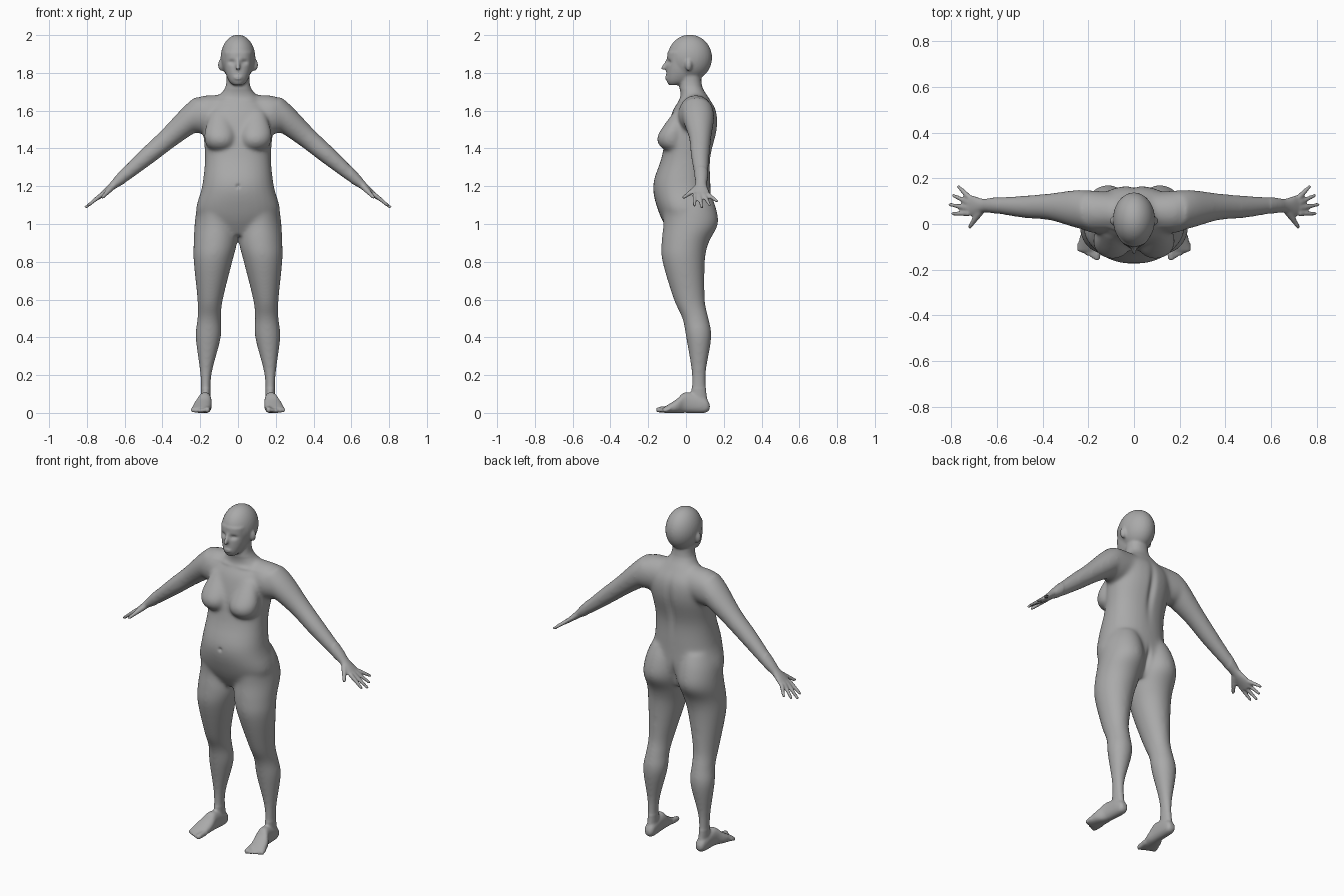
import bpy, bmesh, math
from mathutils import Matrix, Vector

cube = bpy.data.objects.get("Cube")
if cube:
    bpy.data.objects.remove(cube)

X, Y, Z = Vector((1, 0, 0)), Vector((0, 1, 0)), Vector((0, 0, 1))
SIDES = 28


def spline(a, b, c, d, t):
    """Smooth curve from b to c."""
    return b + t * (c - a + t * (2 * a - 5 * b + 4 * c - d + t * (3 * (b - c) + d - a))) / 2


def loft(bm, rings, along=Z, u=X, v=Y, origin=Vector(), power=1.0, steps=4):
    """Skin rounded sections given as (distance, u_min, u_max, v_min, v_max)."""
    rows, last = [], len(rings) - 1
    for i in range(last):
        quad = [rings[max(0, min(last, i + k))] for k in (-1, 0, 1, 2)]
        rows += [[spline(*values, step / steps) for values in zip(*quad)] for step in range(steps)]
    rows.append(rings[-1])
    loops = []
    for distance, u_min, u_max, v_min, v_max in rows:
        loop = []
        for k in range(SIDES):
            angle = math.tau * k / SIDES
            c, s = (math.copysign(abs(f) ** power, f) for f in (math.cos(angle), math.sin(angle)))
            across = u * (u_min + u_max + c * (u_max - u_min)) / 2
            deep = v * (v_min + v_max + s * (v_max - v_min)) / 2
            loop.append(bm.verts.new(origin + along * distance + across + deep))
        loops.append(loop)
    for low, high in zip(loops, loops[1:]):
        for k in range(SIDES):
            n = (k + 1) % SIDES
            bm.faces.new((low[k], low[n], high[n], high[k]))
    bm.faces.new(loops[0][::-1])
    bm.faces.new(loops[-1])


def ball(bm, centre, radii):
    """Stretched sphere."""
    place = Matrix.Translation(centre) @ Matrix.Diagonal((*radii, 1))
    bmesh.ops.create_uvsphere(bm, u_segments=32, v_segments=24, radius=1, matrix=place)


def digit(bm, start, tip, thick, thin):
    """Tapered rod with a rounded tip."""
    axis = (tip - start).normalized()
    side = axis.cross(Z).normalized()
    size = (tip - start).length
    shape = ((0, thick), (size / 2, (thick + thin) / 2), (size - thin, thin),
             (size - thin * 0.3, thin * 0.75), (size, thin * 0.2))
    loft(bm, [(d, -r, r, -r, r) for d, r in shape], axis, side, axis.cross(side), start)


def symmetric(rows):
    """Sections centred on the body: (height, half width, front, back)."""
    return [(height, -half, half, front, back) for height, half, front, back in rows]


# Torso and neck
middle = bmesh.new()
loft(middle, symmetric([
    (.94, .1, -.08, .08), (1.05, .22, -.14, .13), (1.2, .19, -.175, .13),
    (1.35, .175, -.13, .13), (1.5, .185, -.1, .165), (1.6, .18, -.07, .16),
    (1.67, .11, -.03, .12), (1.73, .065, -.035, .085), (1.82, .06, -.03, .08)]), power=0.9)

# Skull, face, nose and lips
ball(middle, (0, .02, 1.88), (.092, .118, .122))
loft(middle, symmetric([
    (1.735, .025, -.09, -.03), (1.76, .05, -.103, .03), (1.82, .072, -.104, .07), (1.91, .08, -.098, .08)]),
    power=0.9)
digit(middle, Vector((0, -.095, 1.875)), Vector((0, -.125, 1.815)), .007, .012)
ball(middle, (0, -.1, 1.774), (.026, .014, .01))

# Leg
half = bmesh.new()
loft(half, [
    (.05, .145, .195, .02, .115), (.2, .14, .2, .03, .105), (.4, .09, .225, 0, .135),
    (.5, .09, .215, -.02, .12), (.6, .08, .215, -.065, .1), (.8, .03, .235, -.125, .1),
    (.9, .005, .235, -.13, .12), (1, 0, .23, -.12, .17), (1.1, 0, .215, -.12, .155),
    (1.18, .02, .18, -.08, .12)])

# Foot, from heel to ball
loft(half, [
    (-.126, .155, .185, .02, .045), (-.1, .14, .2, 0, .08), (0, .14, .21, 0, .11),
    (.05, .14, .235, 0, .072), (.12, .15, .25, 0, .028)], -Y, X, Z, power=0.85)

# Toes, smaller towards the outside
for i in range(5):
    x = .163 + .02 * i
    thick = .011 - .0007 * i if i else .015
    tip = Vector((x, -.16 + .01 * i, thick))
    digit(half, Vector((x - .004, -.085, .022)), tip, thick * 1.15, thick)

# Shoulder
loft(half, [(0, -.02, .13, 1.5, 1.685), (.16, -.04, .145, 1.48, 1.682),
            (.21, -.03, .148, 1.48, 1.67), (.26, -.01, .14, 1.5, 1.635)], X, Y, Z)

# Arm and palm: (distance, front, back, half thickness)
reach, lift, joint = Vector((.76, 0, -.65)), Vector((.65, 0, .76)), Vector((.21, 0, 1.59))
arm = [(-.04, -.025, .14, .075), (.04, -.02, .15, .074), (.2, .015, .135, .057), (.35, .025, .125, .048),
       (.52, .045, .117, .034), (.59, .05, .11, .022), (.65, .035, .125, .015), (.7, .04, .125, .009)]
loft(half, [(d, front, back, -r, r) for d, front, back, r in arm], reach, Y, lift, joint)


def hand_point(distance, across, height):
    return joint + reach * distance + Y * across + lift * height


# Fingers fan out from the palm, then the thumb
for i, length in enumerate((.1, .115, .095, .065)):
    start = hand_point(.67, .045 + .024 * i, .003)
    tip = hand_point(.67 + length, .045 + .041 * i, .006)
    digit(half, start, tip, .0125, .0085)
digit(half, hand_point(.605, .06, -.004), hand_point(.685, -.018, -.012), .017, .009)

# Breast
loft(half, [(1.385, .06, .13, -.1, -.02), (1.41, .02, .165, -.138, 0), (1.45, .01, .178, -.154, 0),
            (1.5, .015, .175, -.133, 0), (1.6, .05, .14, -.06, 0)])

# Ear
ball(half, (.09, .014, 1.842), (.016, .018, .032))

# Mirror the side parts and join everything
both = bmesh.new()
for part, signs in ((middle, (1,)), (half, (1, -1))):
    for sign in signs:
        copies = {v: both.verts.new((v.co.x * sign, v.co.y, v.co.z)) for v in part.verts}
        for face in part.faces:
            both.faces.new([copies[v] for v in face.verts])
    part.free()
bmesh.ops.recalc_face_normals(both, faces=both.faces)
mesh = bpy.data.meshes.new("body")
both.to_mesh(mesh)
both.free()
body = bpy.data.objects.new("body", mesh)
bpy.context.collection.objects.link(body)

# Fuse into one skin
remesh = body.modifiers.new("fuse", "REMESH")
remesh.mode = "VOXEL"
remesh.voxel_size = 0.0065
fused = bpy.data.meshes.new_from_object(body.evaluated_get(bpy.context.evaluated_depsgraph_get()))
body.modifiers.clear()
body.data = fused

# Soften joins, strongly on trunk and limbs, lightly on face, hands and feet
bm = bmesh.new()
bm.from_mesh(fused)
trunk = [v for v in bm.verts if abs(v.co.x) < .6 and .13 < v.co.z < 1.71]
for verts, count in ((bm.verts[:], 3), (trunk, 22)):
    for _ in range(count):
        bmesh.ops.smooth_vert(bm, verts=verts, factor=0.5, use_axis_x=True, use_axis_y=True, use_axis_z=True)


def stroke(centre, size, push):
    """Press the skin forwards or backwards around a point, on both sides."""
    for v in bm.verts:
        offset = Vector((abs(v.co.x), v.co.y, v.co.z)) - Vector(centre)
        gap = Vector(o / s for o, s in zip(offset, size))
        v.co.y += push * math.exp(-gap.length_squared)


# Eye socket, mouth line, navel, spine, cleft and collarbone
stroke(centre=(.034, -.1, 1.857), size=(.02, .04, .012), push=.012)
stroke(centre=(0, -.11, 1.774), size=(.02, .03, .003), push=.004)
stroke(centre=(0, -.17, 1.2), size=(.01, .04, .01), push=.01)
stroke(centre=(0, .16, 1.45), size=(.02, .06, .13), push=-.014)
stroke(centre=(0, .16, 1.02), size=(.014, .08, .06), push=-.02)
stroke(centre=(.09, -.04, 1.655), size=(.06, .03, .01), push=-.006)

for face in bm.faces:
    face.smooth = True
bm.to_mesh(fused)
bm.free()

# Plain grey skin
grey = bpy.data.materials.new("plain_grey")
grey.use_nodes = True
colour = (0.4, 0.4, 0.4, 1)
grey.diffuse_color = colour
grey.node_tree.nodes["Principled BSDF"].inputs["Base Color"].default_value = colour
fused.materials.clear()
fused.materials.append(grey)
